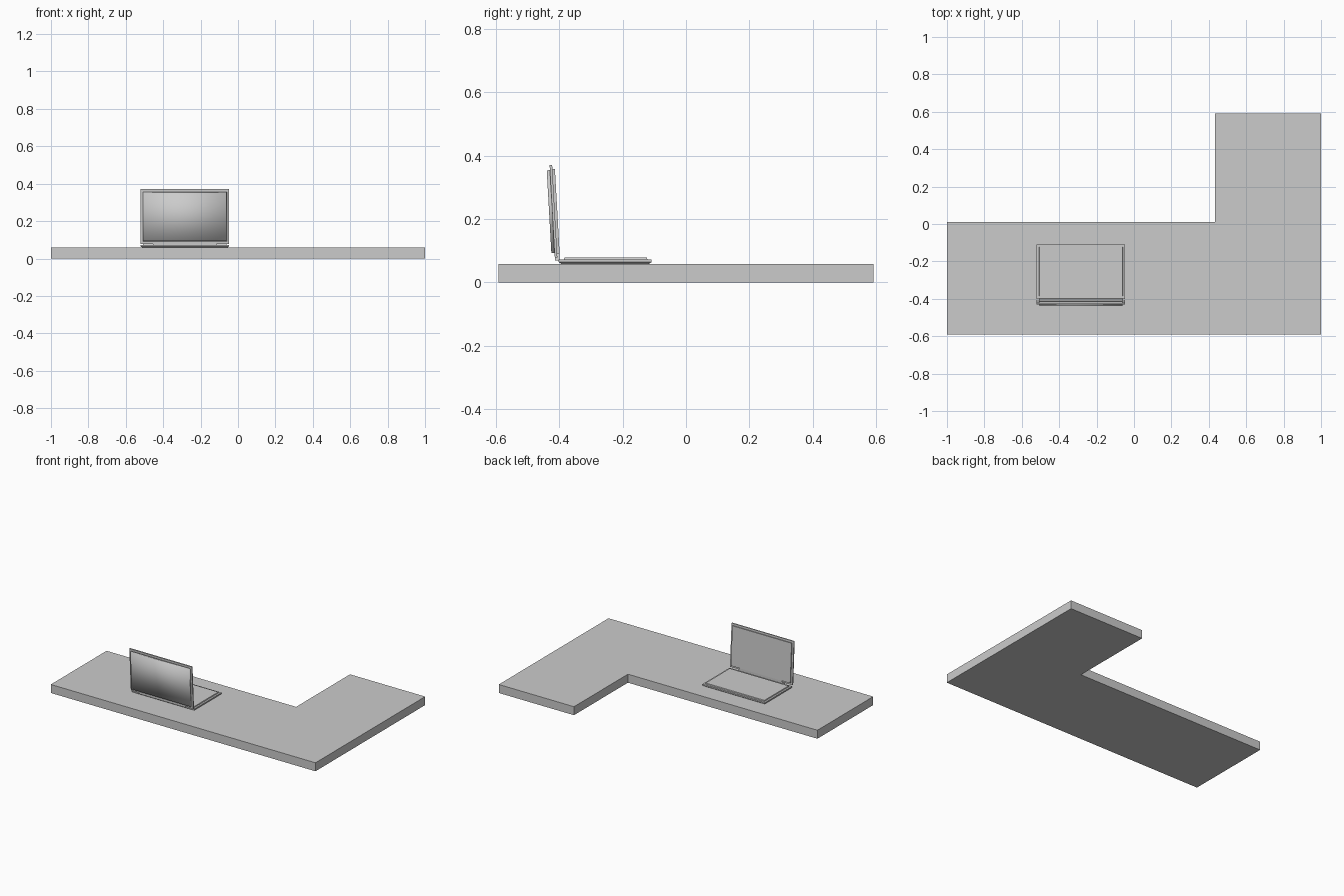
import bpy, bmesh, math
from mathutils import Matrix, Vector

if "Cube" in bpy.data.objects:
    bpy.data.objects.remove(bpy.data.objects["Cube"])


def prism(name, rings, matrix=Matrix(), smooth=False):
    """Closed solid lofted through rings of matching points."""
    bm = bmesh.new()
    loops = [[bm.verts.new(p) for p in ring] for ring in rings]
    n = len(loops[0])
    for a, b in zip(loops, loops[1:]):
        for i in range(n):
            j = (i + 1) % n
            bm.faces.new((a[i], a[j], b[j], b[i]))
    bm.faces.new(loops[0][::-1])
    bm.faces.new(loops[-1])
    bmesh.ops.recalc_face_normals(bm, faces=bm.faces)
    for f in bm.faces:
        f.smooth = smooth
    me = bpy.data.meshes.new(name)
    bm.to_mesh(me)
    bm.free()
    ob = bpy.data.objects.new(name, me)
    ob.matrix_world = matrix
    bpy.context.collection.objects.link(ob)
    return ob


def slab(name, x, y, z, bottom=0.0, top=0.0, **kw):
    """Rectangular slab whose bottom or top outline can be drawn inwards."""
    def ring(h, d):
        return [(x[0] + d, y[0] + d, h), (x[1] - d, y[0] + d, h),
                (x[1] - d, y[1] - d, h), (x[0] + d, y[1] - d, h)]
    return prism(name, [ring(z[0], bottom), ring(z[1], top)], **kw)


# L-shaped desk top
outline = [(-1, -.592), (1, -.592), (1, .592), (.432, .592), (.432, .01), (-1, .01)]
prism("desk_top", [[(x, y, h) for x, y in outline] for h in (0, .058)])

# Laptop base: tapered underside, rim, raised keyboard deck
CX, HW = -.284, .236
X = (CX - HW, CX + HW)
inner = (X[0] + .012, X[1] - .012)
slab("base_underside", X, (-.402, -.109), (.058, .064), bottom=.009)
slab("base_rim", X, (-.402, -.109), (.064, .073))
slab("keyboard_deck", inner, (-.386, -.122), (.073, .079), top=.002)

# Hinge bar with sloping ends
bar = [(CX - .175, .07), (CX + .175, .07), (CX + .155, .092), (CX - .155, .092)]
prism("hinge_bar", [[(x, y, z) for x, z in bar] for y in (-.413, -.399)])

# Lid: modelled lying flat, then stood up and tilted at the hinge
lid = Matrix.Translation(Vector((0, -.397, .075))) @ Matrix.Rotation(math.radians(93.2), 4, 'X')
slab("lid_rim", X, (0.004, .297), (.009, .017), matrix=lid)
slab("screen_panel", inner, (.016, .284), (.001, .009), top=.001, matrix=lid)
slab("lid_cover", inner, (.018, .282), (.017, .027), top=.002, matrix=lid, smooth=True)
